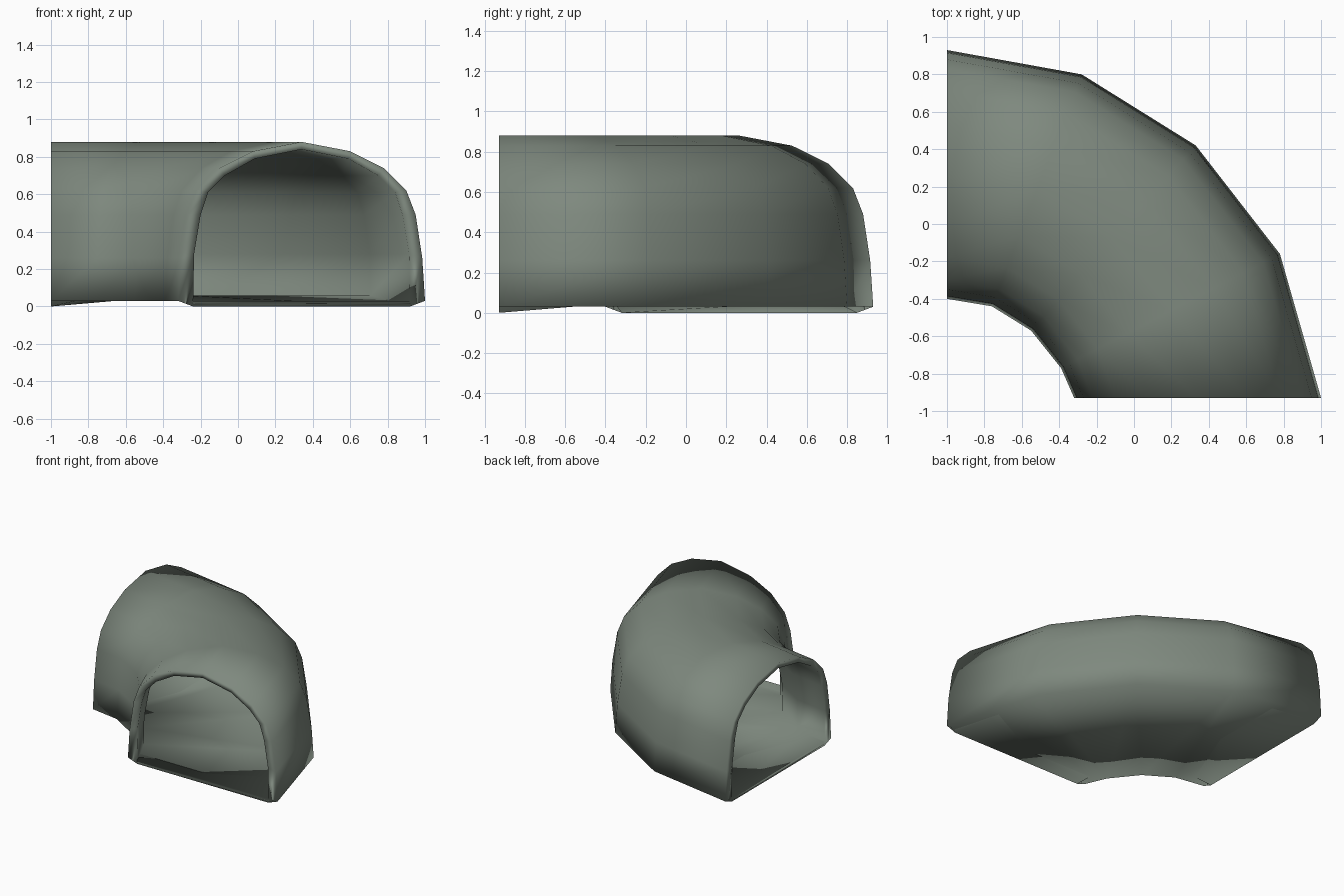
import bpy, bmesh
from mathutils import Vector

if "Cube" in bpy.data.objects:
    bpy.data.objects.remove(bpy.data.objects["Cube"])

# Bend stations: inside-of-bend point and outside-of-bend point in plan
STATIONS = [
    ((-1.00, -0.40), (-1.00, 0.93)),
    ((-0.76, -0.44), (-0.28, 0.80)),
    ((-0.55, -0.57), (0.33, 0.42)),
    ((-0.39, -0.77), (0.78, -0.16)),
    ((-0.32, -0.93), (1.00, -0.93)),
]
HALF = 0.66  # half width of the tunnel section

mat = bpy.data.materials.new("grey_green_stone")
mat.diffuse_color = (0.21, 0.25, 0.21, 1.0)
mat.use_nodes = True
mat.node_tree.nodes["Principled BSDF"].inputs["Base Color"].default_value = mat.diffuse_color


def mirrored(half_profile):
    """Full arch from a half profile that ends on the centre line."""
    left = [(-u, z) for u, z in half_profile]
    return left + [(u, z) for u, z in reversed(half_profile[:-1])]


def inner_section(foot):
    """Inner arch with its foot at the given height."""
    return mirrored([(0.58, foot), (0.575, 0.28), (0.54, 0.49), (0.50, 0.61),
                     (0.41, 0.70), (0.25, 0.79), (0.0, 0.84)])


outer_section = mirrored([(0.66, 0.03), (0.645, 0.26), (0.61, 0.49), (0.56, 0.62),
                          (0.44, 0.74), (0.26, 0.83), (0.0, 0.88)])


def add_ring(bm, station, section):
    a, b = Vector(station[0]), Vector(station[1])
    ring = []
    for u, z in section:
        p = a.lerp(b, 0.5 + u / (2 * HALF))
        ring.append(bm.verts.new((p.x, p.y, z)))
    return ring


def bridge(bm, r0, r1):
    """Closed band of quads between two rings (arch plus floor strip)."""
    n = len(r0)
    for i in range(n):
        j = (i + 1) % n
        bm.faces.new((r0[i], r0[j], r1[j], r1[i]))


# Tunnel tube: outer skin, inner skin with floor, and end rims.
# The floor dips to the ground at both openings.
bm = bmesh.new()
outers, inners = [], []
for k, st in enumerate(STATIONS):
    foot = 0.0 if k in (0, len(STATIONS) - 1) else 0.06
    outers.append(add_ring(bm, st, outer_section))
    inners.append(add_ring(bm, st, inner_section(foot)))
for k in range(len(STATIONS) - 1):
    bridge(bm, outers[k], outers[k + 1])
    bridge(bm, inners[k + 1], inners[k])
bridge(bm, outers[-1], inners[-1])
bridge(bm, inners[0], outers[0])
bmesh.ops.recalc_face_normals(bm, faces=bm.faces)
for f in bm.faces:
    f.smooth = True
me = bpy.data.meshes.new("tunnel_bend")
bm.to_mesh(me)
bm.free()
me.materials.append(mat)
ob = bpy.data.objects.new("tunnel_bend", me)
bpy.context.collection.objects.link(ob)
